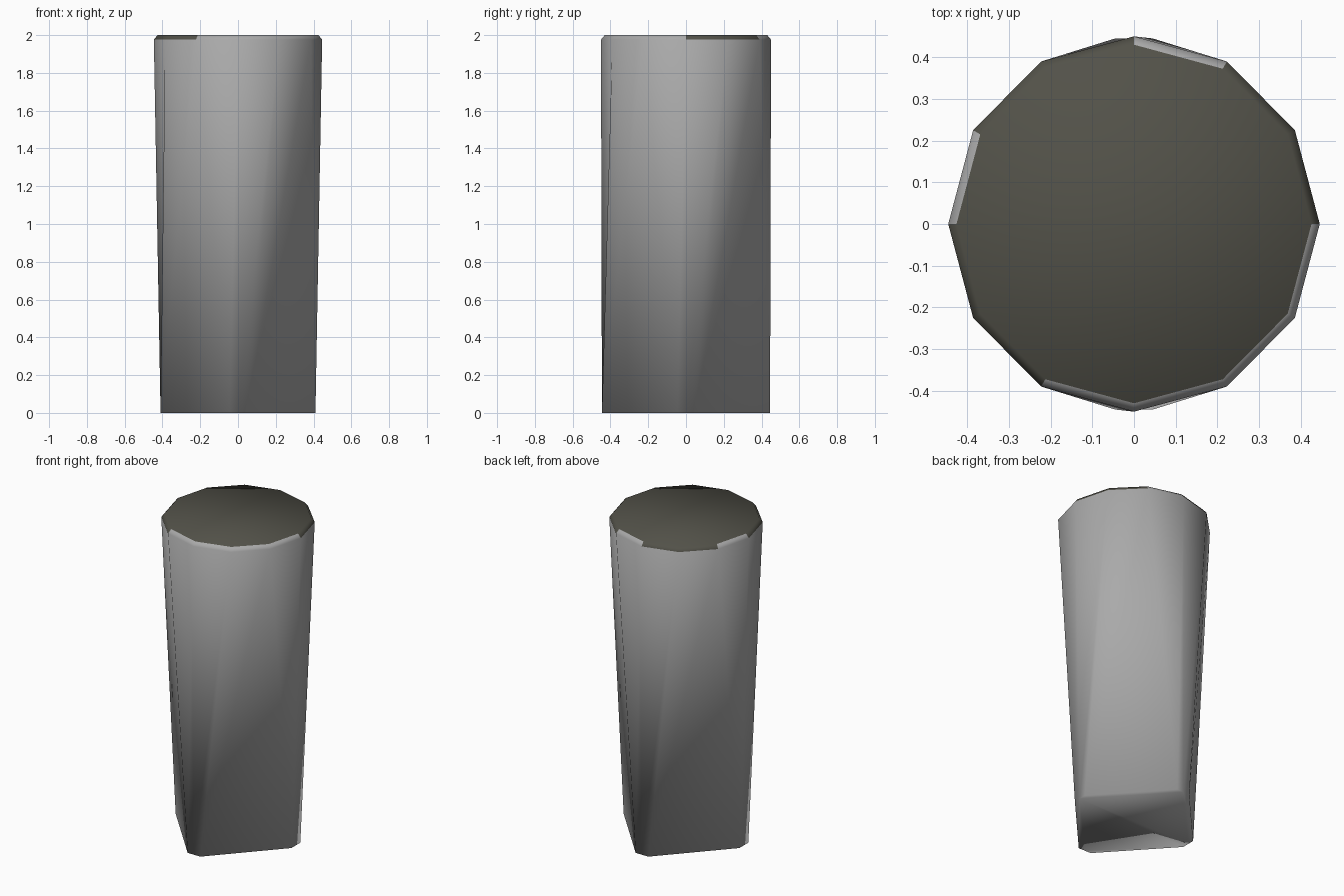
import bpy, bmesh, math

if "Cube" in bpy.data.objects:
    bpy.data.objects.remove(bpy.data.objects["Cube"])


def material(name, rgb):
    m = bpy.data.materials.new(name)
    m.diffuse_color = (*rgb, 1)
    m.use_nodes = True
    m.node_tree.nodes["Principled BSDF"].inputs["Base Color"].default_value = m.diffuse_color
    return m


grey = material("grey", (0.40, 0.40, 0.40))
olive = material("dark_olive", (0.085, 0.083, 0.066))

SIDES = 12


def round_ring(radius, z):
    return [(radius * math.cos(math.tau * k / SIDES) * 0.99,
             radius * math.sin(math.tau * k / SIDES), z) for k in range(SIDES)]


def diamond_ring(rx, ry, half_tip, z):
    # diamond with four blunt corners, three points to each corner
    ring = []
    for q in range(4):
        c, s = round(math.cos(q * math.pi / 2)), round(math.sin(q * math.pi / 2))
        for t in (-half_tip, 0, half_tip):
            ring.append((c * rx - s * t, s * ry + c * t, z))
    return ring[1:] + ring[:1]


# Tapered body: blunt diamond foot, twelve-sided shoulder, chamfered top
bm = bmesh.new()
rings = [[bm.verts.new(p) for p in ring] for ring in (
    diamond_ring(0.41, 0.445, 0.045, 0),
    round_ring(0.45, 1.976),
    round_ring(0.43, 2.0))]

olive_chamfers = {0, 1, 3, 4, 6, 7}
for level, (low, high) in enumerate(zip(rings, rings[1:])):
    for k in range(SIDES):
        n = (k + 1) % SIDES
        f = bm.faces.new((low[k], low[n], high[n], high[k]))
        f.material_index = int(level == 1 and k in olive_chamfers)

# Foot and top caps
bm.faces.new(rings[0][::-1])
bm.faces.new(rings[-1]).material_index = 1

for f in bm.faces:
    f.smooth = True

mesh = bpy.data.meshes.new("tapered_body")
bm.to_mesh(mesh)
bm.free()
mesh.materials.append(grey)
mesh.materials.append(olive)
body = bpy.data.objects.new("tapered_body", mesh)
bpy.context.collection.objects.link(body)
